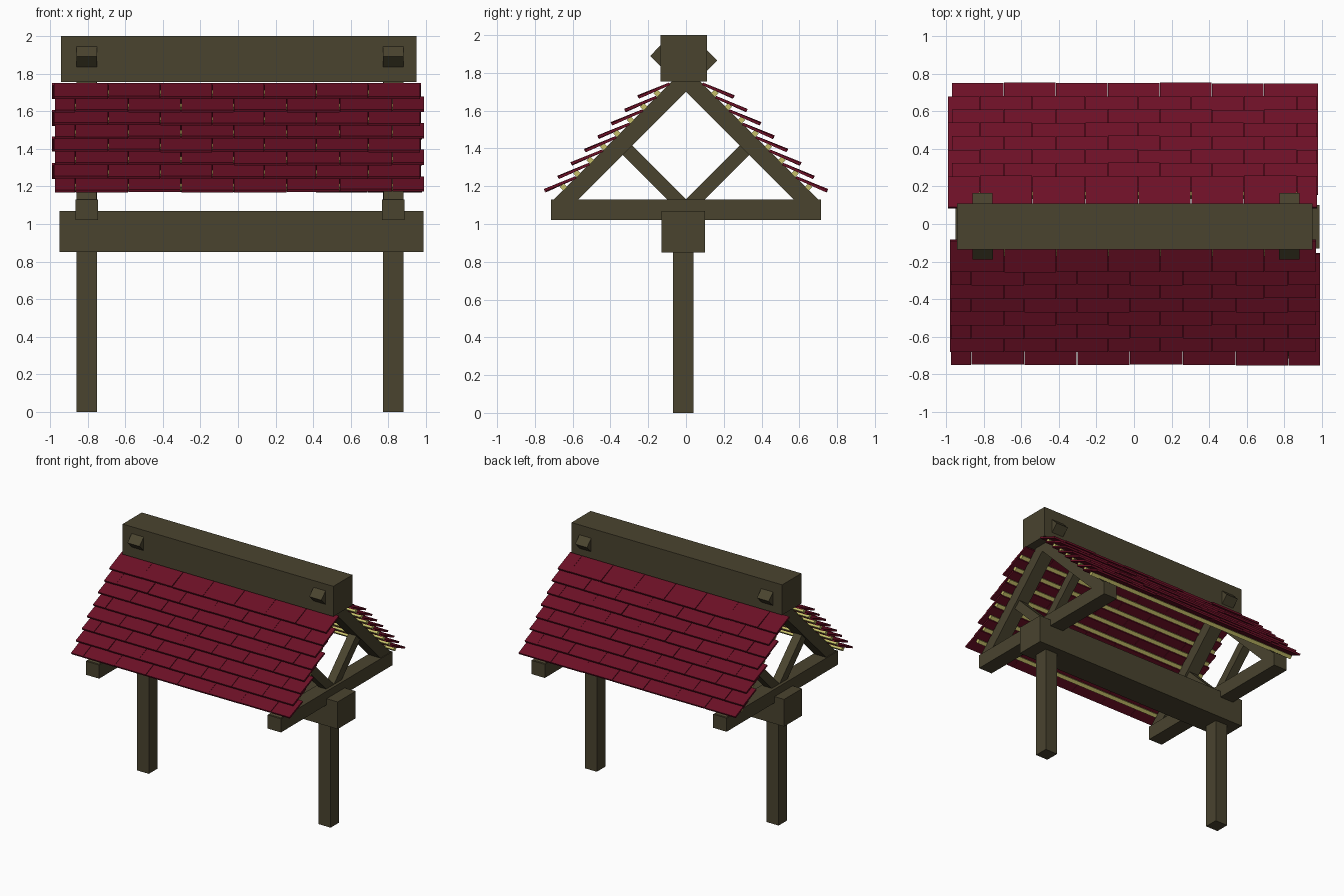
import bpy, bmesh, math, random

if "Cube" in bpy.data.objects:
    bpy.data.objects.remove(bpy.data.objects["Cube"])
random.seed(4)


def material(name, rgb):
    m = bpy.data.materials.new(name)
    m.diffuse_color = (*rgb, 1)
    m.use_nodes = True
    m.node_tree.nodes["Principled BSDF"].inputs["Base Color"].default_value = m.diffuse_color
    return m


WOOD = material("dark timber", (0.068, 0.057, 0.028))
RED = material("red shingle", (0.15, 0.005, 0.019))
PALE = material("pale batten", (0.56, 0.52, 0.14))


def add_prism(bm, x0, x1, profile):
    """Extrude a (y, z) profile along x."""
    a = [bm.verts.new((x0, y, z)) for y, z in profile]
    b = [bm.verts.new((x1, y, z)) for y, z in profile]
    n = len(profile)
    bm.faces.new(a)
    bm.faces.new(b[::-1])
    for i in range(n):
        j = (i + 1) % n
        bm.faces.new((a[j], a[i], b[i], b[j]))


def finish(bm, name, mat):
    bmesh.ops.recalc_face_normals(bm, faces=bm.faces[:])
    me = bpy.data.meshes.new(name)
    bm.to_mesh(me)
    bm.free()
    me.materials.append(mat)
    ob = bpy.data.objects.new(name, me)
    bpy.context.collection.objects.link(ob)
    return ob


def prism(name, x0, x1, profile, mat=WOOD):
    bm = bmesh.new()
    add_prism(bm, x0, x1, profile)
    return finish(bm, name, mat)


def box(name, x0, x1, y0, y1, z0, z1):
    return prism(name, x0, x1, [(y0, z0), (y1, z0), (y1, z1), (y0, z1)])


# Long beams
box("lower_beam", -0.95, 0.985, -0.13, 0.10, 0.85, 1.07)
box("ridge_beam", -0.94, 0.95, -0.135, 0.11, 1.755, 2.0)

# Posts and roof trusses at both ends
for side, cx in (("left", -0.805), ("right", 0.826)):
    box(side + "_post", cx - 0.054, cx + 0.054, -0.07, 0.04, 0, 0.87)
    box(side + "_tie_beam", cx - 0.06, cx + 0.06, -0.715, 0.715, 1.02, 1.13)
    # rafters cross under the ridge and poke out through the ridge beam
    for s, tip, face in ((1, 0.19, "back"), (-1, 0.165, "front")):
        rafter = [(0.71, 1.12), (0.58, 1.12), (-tip, 1.70 + tip), (-tip + 0.065, 1.765 + tip)]
        e = 0.054 if s > 0 else 0.053
        prism(f"{side}_{face}_rafter", cx - e, cx + e, [(s * y, z) for y, z in rafter])
        strut = [(-0.02, 1.11), (0.08, 1.11), (0.375, 1.405), (0.325, 1.455)]
        prism(f"{side}_{face}_strut", cx - 0.035, cx + 0.035, [(s * y, z) for y, z in strut])

# Roof slopes: battens and overlapping shingle courses
ROWS, STEP, PITCH = 8, 0.0708, math.radians(23)
C, S = math.cos(PITCH), math.sin(PITCH)
for s, face in ((-1, "front"), (1, "back")):
    shingles, battens = bmesh.new(), bmesh.new()
    for i in range(ROWS):
        y, z = 0.745 - STEP * i, 1.17 + STEP * i
        # square batten lying on the rafters
        by, bz, r = y - 0.097, z + 0.026, 0.02
        add_prism(battens, -0.955, 0.955,
                  [(s * (by + r), bz), (s * by, bz + r), (s * (by - r), bz), (s * by, bz - r)])
        # staggered joints, alternating course by course
        wide = (i % 2 == 0) == (s < 0)
        if wide:
            joints = [-0.975] + [-0.865 + 0.281 * k for k in range(7)] + [0.99]
        else:
            joints = [-0.98 if k == 0 else -0.967 + 0.2765 * k for k in range(8)]
        if s > 0:
            joints = [-x for x in reversed(joints)]
        for x0, x1 in zip(joints, joints[1:]):
            j = random.uniform(-0.003, 0.003)
            t, length = 0.014, 0.18
            prof = [(y + j, z + j), (y + j + t * S, z + j + t * C),
                    (y + t * S - length * C, z + t * C + length * S),
                    (y - length * C, z + length * S)]
            add_prism(shingles, x0 + 0.0015, x1 - 0.0015, [(s * a, b) for a, b in prof])
    finish(shingles, face + "_shingles", RED)
    finish(battens, face + "_battens", PALE)
